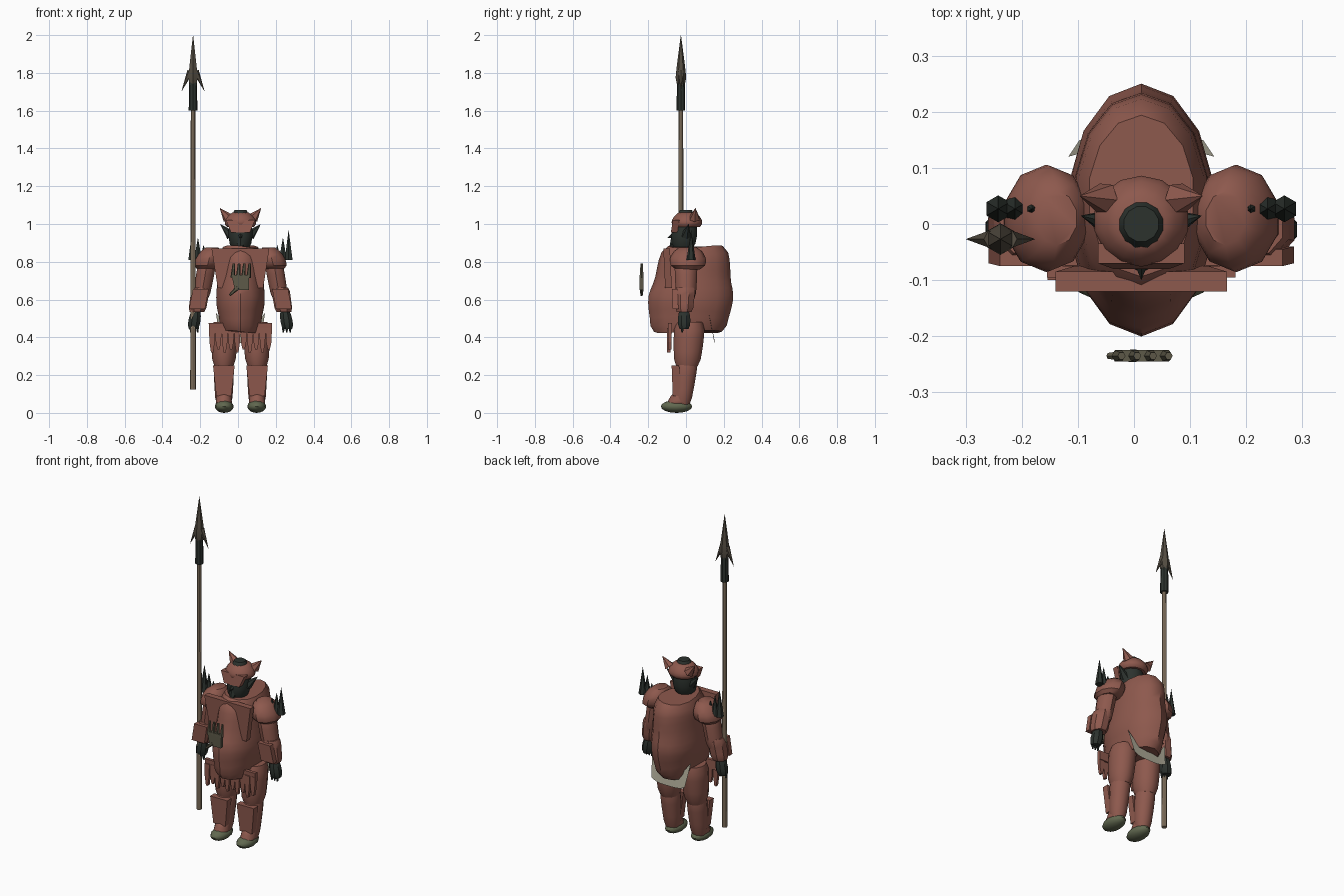
import bpy, bmesh, math
from mathutils import Vector

if "Cube" in bpy.data.objects:
    bpy.data.objects.remove(bpy.data.objects["Cube"])


def material(name, red, green, blue):
    new_material = bpy.data.materials.new(name)
    new_material.use_nodes = True
    colour = (red, green, blue, 1)
    new_material.diffuse_color = colour
    shader = new_material.node_tree.nodes["Principled BSDF"]
    shader.inputs["Base Color"].default_value = colour
    return new_material


BRICK = material("brick red armour", .27, .1, .075)
DARK = material("dark green black", .025, .032, .027)
WOOD = material("pale wood", .32, .24, .16)
IRON = material("brown iron", .09, .075, .055)
OLIVE = material("olive shoe", .12, .14, .08)
EMBLEM = material("grey olive emblem", .11, .1, .065)
CLOTH = material("pale cloth", .42, .4, .31)
AXIS = .013


def finish(name, bm, surface):
    bmesh.ops.recalc_face_normals(bm, faces=bm.faces)
    mesh = bpy.data.meshes.new(name)
    bm.to_mesh(mesh)
    bm.free()
    mesh.materials.append(surface)
    part = bpy.data.objects.new(name, mesh)
    bpy.context.collection.objects.link(part)
    bpy.ops.object.select_all(action="DESELECT")
    part.select_set(True)
    bpy.context.view_layer.objects.active = part
    bpy.ops.object.shade_smooth_by_angle(angle=math.radians(40))


def barrel(name, surface, bottom, top, low, high, bulge=0, rim=.85, sides=10, folds=0):
    """Elliptical stack whose radii run from low to high, with softened rims."""
    bottom, top = Vector(bottom), Vector(top)
    low, high = Vector(low), Vector(high)
    steps = 12 if folds else 6
    bm = bmesh.new()
    loops = []
    for step in range(steps + 1):
        t = step / steps
        centre = bottom.lerp(top, t)
        swell = 1 + bulge * math.sin(math.pi * t) - folds * math.sin(4 * math.pi * t)
        if step in (0, steps):
            swell *= rim
        radius = low.lerp(high, t) * swell
        loop = []
        for side in range(sides):
            angle = math.tau * (side + .5) / sides
            sag = folds * math.sin(2 * angle + step) / 4
            offset = Vector((radius.x * math.cos(angle), radius.y * math.sin(angle), sag))
            loop.append(bm.verts.new(centre + offset))
        loops.append(loop)
    for lower, upper in zip(loops, loops[1:]):
        for side in range(sides):
            after = (side + 1) % sides
            bm.faces.new((lower[side], lower[after], upper[after], upper[side]))
    bm.faces.new(loops[0])
    bm.faces.new(loops[-1])
    finish(name, bm, surface)


def rod(name, surface, start, end, thick, thin=0, sides=6):
    """Tapered rod between two points, a spike when thin is zero."""
    start, end = Vector(start), Vector(end)
    direction = end - start
    bm = bmesh.new()
    bmesh.ops.create_cone(bm, cap_ends=True, segments=sides, radius1=thick,
                          radius2=thin, depth=direction.length)
    turn = direction.to_track_quat("Z", "Y").to_matrix()
    bmesh.ops.rotate(bm, matrix=turn, verts=bm.verts)
    bmesh.ops.translate(bm, vec=(start + end) / 2, verts=bm.verts)
    finish(name, bm, surface)


def panel(name, surface, bottom, top, low, high, depth):
    """Flat trapezoid slab; low and high are its half widths."""
    bm = bmesh.new()
    corners = []
    for centre, half in ((bottom, low), (top, -high)):
        for x in (-half, half):
            corners.append(bm.verts.new(Vector(centre) + Vector((x, 0, 0))))
    front = bm.faces.new(corners)
    extruded = bmesh.ops.extrude_face_region(bm, geom=[front])["geom"]
    back = [item for item in extruded if isinstance(item, bmesh.types.BMVert)]
    bmesh.ops.translate(bm, vec=(0, depth, 0), verts=back)
    finish(name, bm, surface)


def ball(name, surface, centre, radii):
    bm = bmesh.new()
    bmesh.ops.create_uvsphere(bm, u_segments=12, v_segments=8, radius=1)
    bmesh.ops.scale(bm, vec=radii, verts=bm.verts)
    bmesh.ops.translate(bm, vec=centre, verts=bm.verts)
    finish(name, bm, surface)


# Torso: deep padded body with sagging folds
barrel("torso", BRICK, (AXIS, .01, .43), (AXIS, .05, .88), (.11, .2), (.105, .16),
       bulge=.2, rim=.9, sides=14, folds=.03)
panel("chest_plate", BRICK, (AXIS, -.11, .66), (AXIS, -.12, .87), .12, .153, depth=.035)

# Head, helmet and face
barrel("head", DARK, (AXIS, -.015, .86), (AXIS, 0, 1.075), (.05, .055), (.04, .04),
       bulge=.45, rim=.8, sides=12)
barrel("helmet_band", BRICK, (AXIS, .005, .985), (AXIS, .005, 1.06), (.08, .075), (.05, .05),
       bulge=.25, rim=.9, sides=14)
panel("helmet_visor", BRICK, (AXIS, -.08, .955), (AXIS, -.07, 1.02), .05, .077, depth=.035)
rod("nose", DARK, (AXIS, -.05, .945), (AXIS, -.1, .925), .022)
rod("beard", DARK, (AXIS, -.05, .92), (AXIS, -.085, .86), .032, .006)

# Mirrored body parts
for side, label in ((-1, "right"), (1, "left")):

    def at(out, y, z):
        return AXIS + side * out, y, z

    rod(label + "_horn", BRICK, at(.065, .045, 1.03), at(.11, .05, 1.085), .03)
    rod(label + "_ear", DARK, at(.05, 0, .94), at(.108, .015, 1), .028)

    # Arm
    barrel(label + "_shoulder_pad", BRICK, at(.18, .01, .76), at(.15, .01, .875),
           (.065, .08), (.045, .06), bulge=.35, rim=.8)
    barrel(label + "_upper_arm", BRICK, at(.175, 0, .8), at(.21, 0, .6),
           (.05, .06), (.045, .05), bulge=.05)
    barrel(label + "_bracer", BRICK, at(.23, -.01, .535), at(.21, -.005, .665),
           (.05, .05), (.053, .06), sides=8)
    panel(label + "_bracer_plate", BRICK, at(.23, -.07, .55), at(.21, -.075, .655),
          .042, .042, depth=.03)
    barrel(label + "_hand", DARK, at(.25, -.01, .445), at(.235, -.01, .545),
           (.03, .03), (.025, .027), bulge=.25, sides=8)
    for finger in (-1, 0, 1):
        out = .245 + .018 * finger
        rod(label + "_finger", DARK, at(out, -.02, .47), at(out, -.02, .425), .012, .004)

    # Shoulder spikes grow taller outwards
    for spike in range(3):
        out = .195 + .03 * spike
        rod(label + "_shoulder_spike", DARK, at(out, .027, .81),
            at(out, .027, .89 + .04 * spike), .024)

    # Leg
    barrel(label + "_thigh", BRICK, at(.088, .005, .245), at(.084, .02, .48),
           (.06, .068), (.072, .083), bulge=.07, sides=12)
    barrel(label + "_shin", BRICK, at(.088, -.02, .04), at(.088, .005, .28),
           (.044, .045), (.056, .062), bulge=.05, sides=12)
    panel(label + "_greave", BRICK, at(.088, -.07, .09), at(.088, -.076, .25),
          .04, .057, depth=.04)
    barrel(label + "_ankle_cuff", BRICK, at(.088, -.045, .045), at(.088, -.03, .1),
           (.046, .06), (.04, .045))
    ball(label + "_shoe", OLIVE, at(.086, -.05, .034), (.05, .083, .034))

# Skirt of pointed strips hanging from a belt panel
panel("skirt_belt", BRICK, (AXIS, -.093, .42), (AXIS, -.095, .475), .166, .168, depth=.02)
STRIPS = 10
for strip in range(STRIPS):
    x = AXIS + (strip + .5 - STRIPS / 2) / 30
    odd = strip % 2
    y = -.1 + odd / 200
    tip, waist = .32 + odd / 60, .375
    panel("skirt_strip", BRICK, (x, y, waist), (x, y, .45), .014, .017, depth=.018)
    panel("skirt_strip_tip", BRICK, (x, y, tip), (x, y, waist), .006, .014, depth=.018)

# Rear cloth flap: upper edge dips between two raised corners
bm = bmesh.new()
COLUMNS = 8
edges = []
for column in range(COLUMNS + 1):
    across = 2 * column / COLUMNS - 1
    hem = bm.verts.new((AXIS + .11 * across, .15, .37 + .02 * across ** 4))
    rise = across ** 2 / 10
    edges.append((hem, bm.verts.new((AXIS + .13 * across, .14 - rise / 5, .43 + rise))))
for (hem, brim), (next_hem, next_brim) in zip(edges, edges[1:]):
    bm.faces.new((hem, next_hem, next_brim, brim))
bmesh.ops.solidify(bm, geom=bm.faces[:], thickness=.006)
finish("rear_cloth", bm, CLOTH)

# Open hand emblem in front of the belly
panel("emblem_palm", EMBLEM, (.02, -.245, .65), (AXIS, -.245, .73), .037, .047, depth=.02)
for finger in range(4):
    x = -.028 + .028 * finger
    rod("emblem_finger", EMBLEM, (x, -.235, .715), (x + .006, -.235, .79), .012, .007)
rod("emblem_thumb", EMBLEM, (0, -.235, .665), (-.045, -.235, .622), .013, .006)


# Spear
def on_spear(z, out=0):
    return out - .238, -.027, z


rod("spear_shaft", WOOD, on_spear(.125), on_spear(1.62), .015, .012, sides=8)
rod("spear_socket", DARK, on_spear(1.6), on_spear(1.75), .023, .021, sides=8)
barrel("spear_blade", IRON, on_spear(1.73), on_spear(2), (.032, .032), (.001, .001),
       bulge=.1, rim=.6, sides=6)
for side in (-1, 1):
    rod("spear_barb", IRON, on_spear(1.81, side * .014), on_spear(1.7, side * .062), .017)
